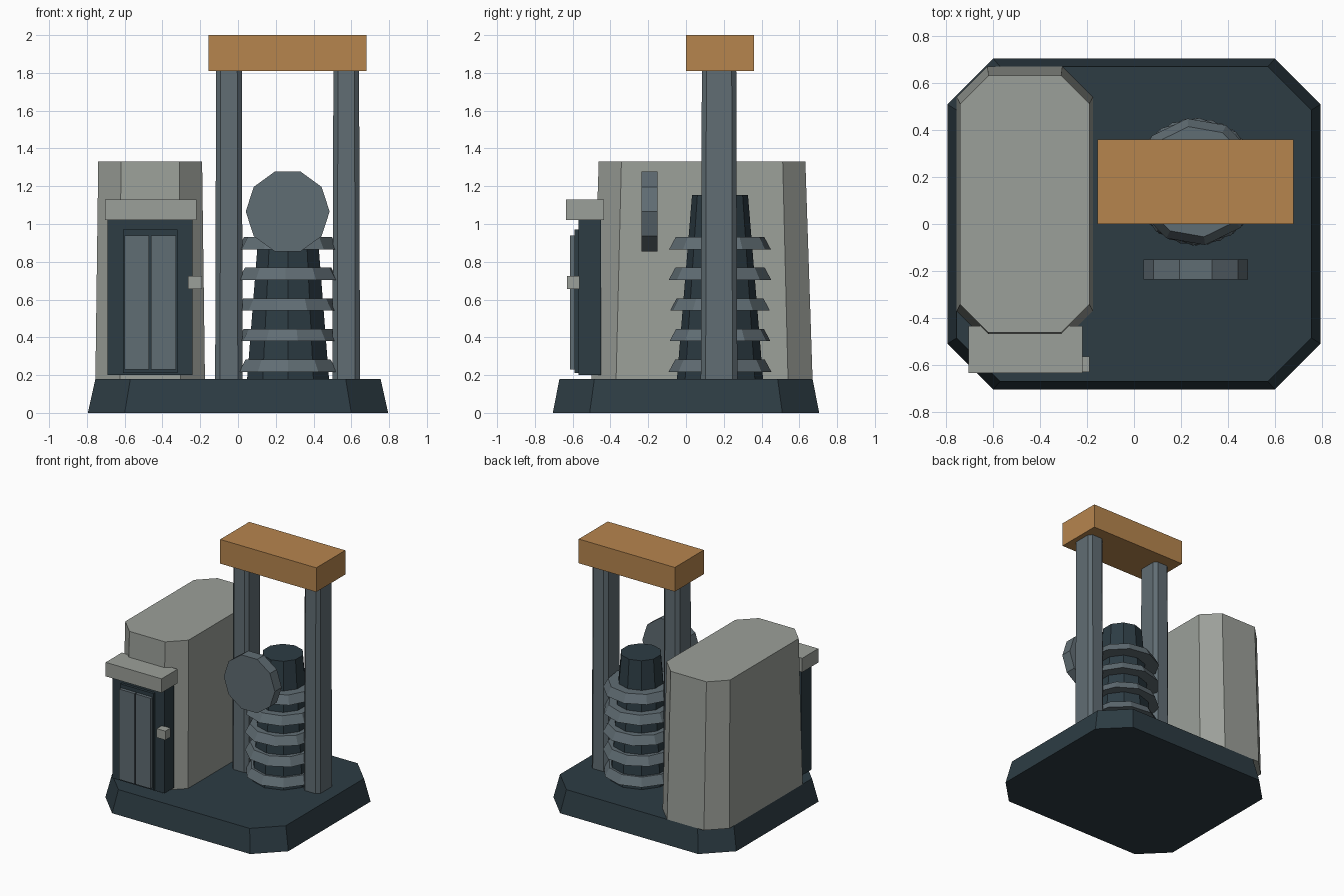
import bpy
import bmesh
import math
from mathutils import Matrix, Vector

cube = bpy.data.objects.get("Cube")
if cube:
    bpy.data.objects.remove(cube, do_unlink=True)


def make_material(name, rgb):
    mat = bpy.data.materials.new(name)
    mat.use_nodes = True
    color = (*rgb, 1)
    mat.diffuse_color = color
    mat.node_tree.nodes["Principled BSDF"].inputs["Base Color"].default_value = color
    return mat


dark = make_material("dark slate", (0.026, 0.045, 0.057))
steel = make_material("blue grey steel", (0.118, 0.153, 0.173))
stone = make_material("pale grey", (0.33, 0.35, 0.32))
copper = make_material("copper orange", (0.47, 0.235, 0.076))


def add_object(name, bm, mat):
    bmesh.ops.recalc_face_normals(bm, faces=bm.faces)
    mesh = bpy.data.meshes.new(name)
    bm.to_mesh(mesh)
    bm.free()
    mesh.materials.append(mat)
    obj = bpy.data.objects.new(name, mesh)
    bpy.context.collection.objects.link(obj)
    return obj


def box(name, x, y, z, mat):
    """Box from three (low, high) ranges."""
    bm = bmesh.new()
    bmesh.ops.create_cube(bm, size=1)
    for v in bm.verts:
        v.co = Vector([(r[0] + r[1]) / 2 + c * (r[1] - r[0])
                       for r, c in zip((x, y, z), v.co)])
    return add_object(name, bm, mat)


def chamfered_block(name, center, low, high, z, mat):
    """Tapered block with cut corners; low and high are (half x, half y, chamfer)."""
    bm = bmesh.new()
    loops = []
    for (hx, hy, c), height in zip((low, high), z):
        quarter = [(hx, hy - c), (hx - c, hy)]
        outline = (quarter + [(-px, py) for px, py in quarter[::-1]]
                   + [(-px, -py) for px, py in quarter]
                   + [(px, -py) for px, py in quarter[::-1]])
        loops.append([bm.verts.new((center[0] + px, center[1] + py, height))
                      for px, py in outline])
    bottom, top = loops
    bm.faces.new(bottom[::-1])
    bm.faces.new(top)
    for i in range(len(top)):
        j = (i + 1) % len(top)
        bm.faces.new((bottom[i], bottom[j], top[j], top[i]))
    return add_object(name, bm, mat)


def frustum(name, center, r_low, r_high, depth, sides, mat, turn=0, axis="Z"):
    bm = bmesh.new()
    matrix = Matrix.Translation(center)
    if axis == "Y":
        matrix = matrix @ Matrix.Rotation(math.pi / 2, 4, "X")
    matrix = matrix @ Matrix.Rotation(turn, 4, "Z")
    bmesh.ops.create_cone(bm, cap_ends=True, segments=sides, radius1=r_low,
                          radius2=r_high, depth=depth, matrix=matrix)
    return add_object(name, bm, mat)


# Plinth and main housing
chamfered_block("plinth", (0, 0), (0.795, 0.705, 0.195), (0.755, 0.67, 0.185),
                (0, 0.18), dark)
chamfered_block("housing", (-0.465, 0.085), (0.29, 0.585, 0.13),
                (0.275, 0.547, 0.12), (0.18, 1.33), stone)

# Entrance with double door and canopy
box("door_frame", (-0.69, -0.24), (-0.57, -0.45), (0.2, 1.02), dark)
box("door_backing", (-0.61, -0.32), (-0.59, -0.565), (0.21, 0.97), dark)
for side, x in (("right", (-0.602, -0.47)), ("left", (-0.46, -0.328))):
    box(side + "_door", x, (-0.615, -0.585), (0.23, 0.94), steel)
box("door_canopy", (-0.705, -0.22), (-0.635, -0.435), (1.02, 1.13), stone)
box("door_control", (-0.265, -0.19), (-0.63, -0.565), (0.655, 0.725), stone)

# Gantry
for side, x in (("right", -0.048), ("left", 0.573)):
    chamfered_block(side + "_post", (x, 0.175), (0.073, 0.097, 0.026),
                    (0.068, 0.091, 0.024), (0.18, 1.815), steel)
box("cross_beam", (-0.155, 0.68), (0, 0.36), (1.81, 2), copper)

# Ringed core
cx, cy = 0.265, 0.18
frustum("core", (cx, cy, 0.667), 0.228, 0.148, 0.975, 10, dark)
for i in range(5):
    frustum(f"core_ring_{i + 1}", (cx, cy, 0.25 + 0.162 * i), 0.272, 0.237,
            0.065, 10, steel, turn=math.radians(11 * i))

# Disc at the front of the core
frustum("front_disc", (0.263, -0.193, 1.066), 0.222, 0.222, 0.085, 10, steel,
        turn=math.pi / 2, axis="Y")
